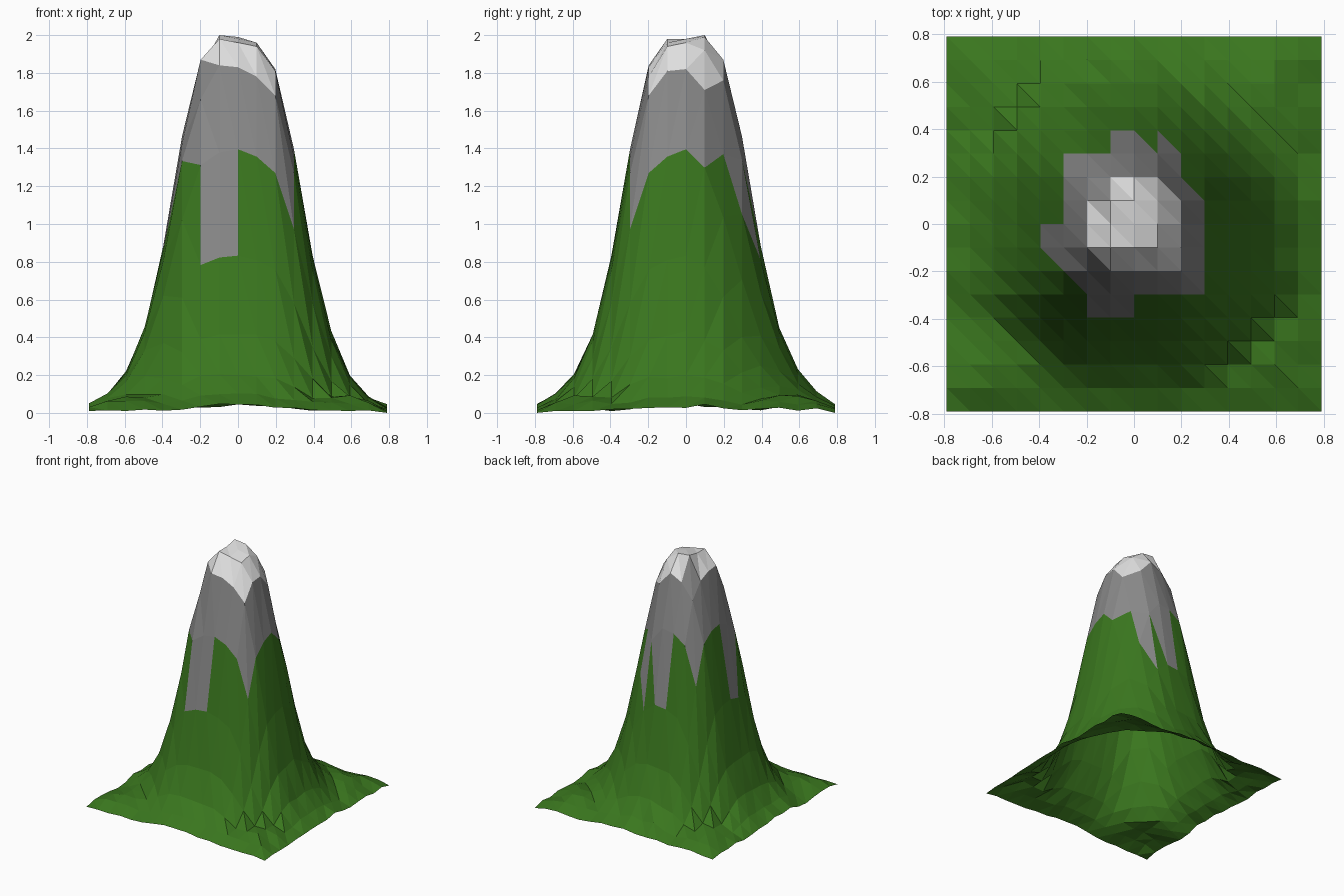
import bpy, bmesh, math, random

cube = bpy.data.objects.get("Cube")
if cube:
    bpy.data.objects.remove(cube, do_unlink=True)
random.seed(4)


def material(name, rgb):
    mat = bpy.data.materials.new(name)
    mat.use_nodes = True
    mat.diffuse_color = (*rgb, 1)
    mat.node_tree.nodes["Principled BSDF"].inputs["Base Color"].default_value = (*rgb, 1)
    return mat


HALF = 8                # grid cells from the centre to each edge
STEP = 0.79 / HALF
# Slope height by distance from the centre line, in cells
SLOPE = [2.0, 1.96, 1.85, 1.43, 0.86, 0.44, 0.21, 0.10, 0.04, 0.01]
# Meadow height by distance from the rim, in cells
MEADOW = [0.02, 0.055, 0.085, 0.09]
# Uneven summit heights, back row first
SUMMIT = [
    [1.70, 1.82, 1.87, 1.76, 1.37],
    [1.82, 2.00, 1.99, 1.92, 1.71],
    [1.86, 1.98, 1.98, 1.96, 1.82],
    [1.87, 1.98, 1.96, 1.94, 1.81],
    [1.66, 1.84, 1.83, 1.78, 1.68],
]
# Cover of the central cells, back row first: R rock, S snow,
# lower-case letters are cells split along the diagonal
COVER = [
    "...Rll..",
    ".RRRRR..",
    ".RRSSsl.",
    ".RSSSSR.",
    "RRSSSSR.",
    "uRtSSSR.",
    ".uRRRRR.",
    "..RR....",
]
# (lower-left, upper-right) material of each cell code
GRASS, ROCK, SNOW = range(3)
CODES = {".": (GRASS, GRASS), "R": (ROCK, ROCK), "S": (SNOW, SNOW),
         "l": (ROCK, GRASS), "u": (GRASS, ROCK),
         "s": (SNOW, ROCK), "t": (ROCK, SNOW)}


def slope(d):
    k = min(int(d), len(SLOPE) - 2)
    t = min(d - k, 1)
    return SLOPE[k] * (1 - t) + SLOPE[k + 1] * t


def height(i, j):
    if abs(i) <= 2 and abs(j) <= 2:
        return SUMMIT[2 - j][i + 2]
    if abs(i) == HALF and abs(j) == HALF:     # corners touch the ground
        return 0.0 if i > 0 else 0.01
    if i > 0 and j > 0:                       # rounded shoulder
        z = slope(math.hypot(i, j) * (1 + 0.01 * min(i, j, 3)))
    else:                                     # squarer shoulders
        z = slope(abs(i)) * slope(abs(j)) / 2
    z *= 1 + 0.008 * (j - i)
    rim = HALF - max(abs(i), abs(j))
    if rim < len(MEADOW):
        z = max(z, MEADOW[rim]) + random.uniform(-0.012, 0.012)
    return max(z, 0)


def cover(i, j):
    row, col = 3 - j, i + 4
    if 0 <= row < 8 and 0 <= col < 8:
        return CODES[COVER[row][col]]
    return CODES["."]


# Mountain: one open sheet of flat triangles
bm = bmesh.new()
span = range(-HALF, HALF + 1)
v = {(i, j): bm.verts.new((i * STEP, j * STEP, height(i, j)))
     for j in span for i in span}
for j in range(-HALF, HALF):
    for i in range(-HALF, HALF):
        low, high = cover(i, j)
        a, b = v[i, j], v[i + 1, j]
        c, d = v[i + 1, j + 1], v[i, j + 1]
        bm.faces.new((a, b, d)).material_index = low
        bm.faces.new((b, c, d)).material_index = high

mesh = bpy.data.meshes.new("mountain")
bm.to_mesh(mesh)
bm.free()
for name, rgb in (("grass green", (0.042, 0.183, 0.013)),
                  ("rock grey", (0.25, 0.25, 0.25)),
                  ("snow white", (0.75, 0.75, 0.75))):
    mesh.materials.append(material(name, rgb))
mountain = bpy.data.objects.new("mountain", mesh)
bpy.context.collection.objects.link(mountain)
